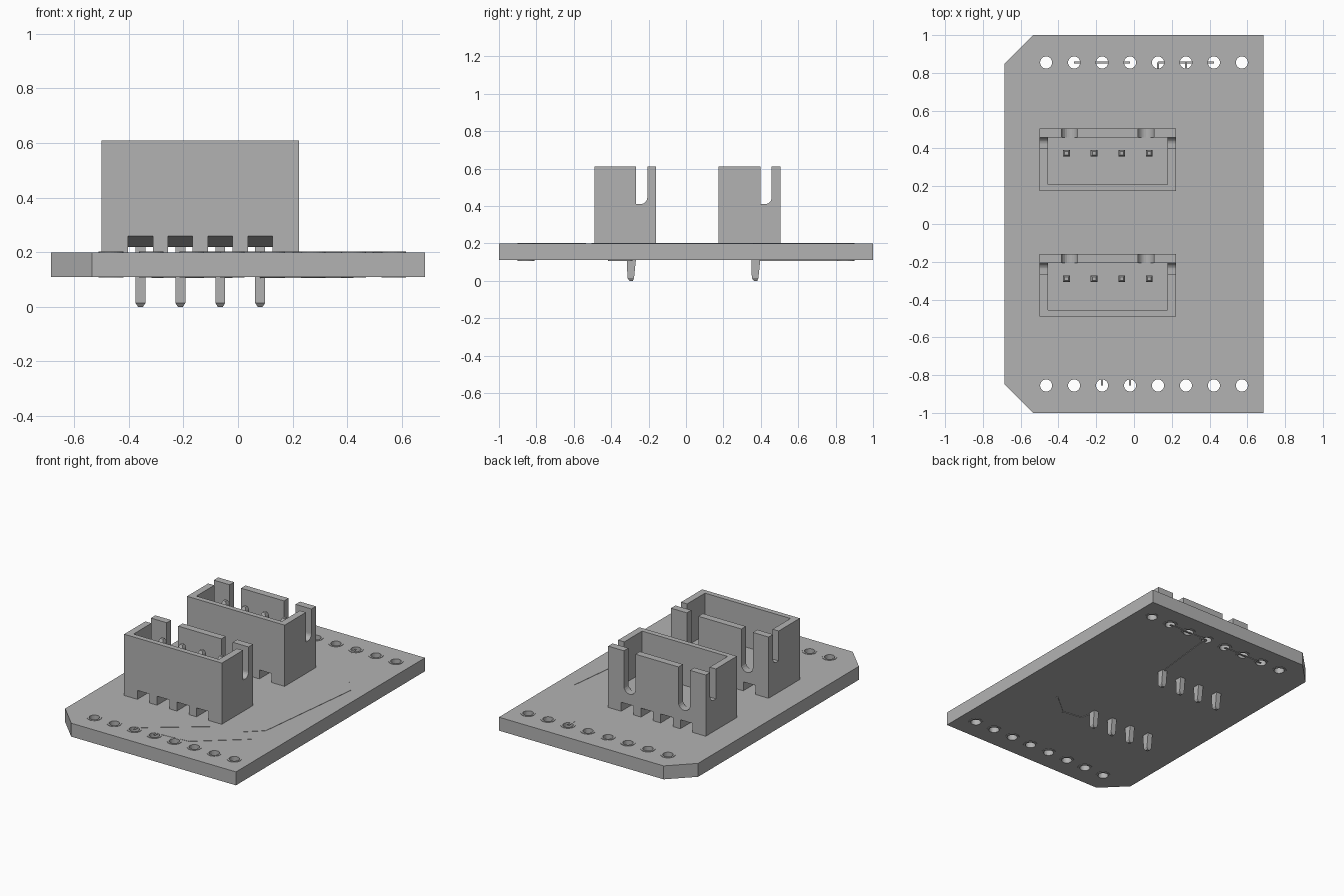
import bpy, bmesh, math
from mathutils import Vector

if "Cube" in bpy.data.objects:
    bpy.data.objects.remove(bpy.data.objects["Cube"])

grey = bpy.data.materials.new("plain grey")
grey.use_nodes = True
COLOUR = (0.45, 0.45, 0.45, 1)
grey.diffuse_color = COLOUR
grey.node_tree.nodes["Principled BSDF"].inputs["Base Color"].default_value = COLOUR


def finish(name, bm):
    bmesh.ops.recalc_face_normals(bm, faces=bm.faces)
    mesh = bpy.data.meshes.new(name)
    bm.to_mesh(mesh)
    bm.free()
    mesh.materials.append(grey)
    obj = bpy.data.objects.new(name, mesh)
    bpy.context.collection.objects.link(obj)
    return obj


def prism(bm, points, axis, low, high):
    """Extrude a flat outline along x, y or z."""
    def place(p, d):
        return {"x": (d, *p), "y": (p[0], d, p[1]), "z": (*p, d)}[axis]
    face = bm.faces.new([bm.verts.new(place(p, low)) for p in points])
    out = bmesh.ops.extrude_face_region(bm, geom=[face])
    shift = Vector(place((0, 0), high - low))
    moved = [v for v in out["geom"] if isinstance(v, bmesh.types.BMVert)]
    bmesh.ops.translate(bm, verts=moved, vec=shift)


def box(bm, x0, x1, y0, y1, z0, z1):
    prism(bm, [(x0, y0), (x1, y0), (x1, y1), (x0, y1)], "z", z0, z1)


def circle(x, y, r, n=24):
    return [(x + r * math.cos(math.tau * i / n), y + r * math.sin(math.tau * i / n))
            for i in range(n)]


def cut(obj, bm):
    """Subtract a closed shape and discard the cutter."""
    cutter = finish("cutter", bm)
    cutter.hide_render = True
    mod = obj.modifiers.new("cut", "BOOLEAN")
    mod.operation, mod.solver, mod.object = "DIFFERENCE", "EXACT", cutter
    bpy.context.view_layer.objects.active = obj
    bpy.ops.object.modifier_apply(modifier=mod.name)
    bpy.data.objects.remove(cutter)


BOTTOM, TOP = 0.11, 0.2
HOLES_X = [-0.465 + 0.148 * i for i in range(8)]
PINS_X = [-0.357 + 0.146 * i for i in range(4)]
ROW, GAP = 0.855, 0.665

# Circuit board with two clipped corners and two rows of holes
bm = bmesh.new()
prism(bm, [(-0.535, -1), (0.685, -1), (0.685, 1), (-0.535, 1),
           (-0.685, 0.85), (-0.685, -0.85)], "z", BOTTOM, TOP)
board = finish("board", bm)
bm = bmesh.new()
for x in HOLES_X:
    for y in (-ROW, ROW):
        prism(bm, circle(x, y, 0.032), "z", 0, 0.4)
cut(board, bm)

# Thin ring pads around every hole, on both faces
bm = bmesh.new()
for x in HOLES_X:
    for y in (-ROW, ROW):
        for z in (BOTTOM - 0.003, TOP):
            prism(bm, circle(x, y, 0.045), "z", z, z + 0.003)
pads = finish("hole_pads", bm)
bm = bmesh.new()
for x in HOLES_X:
    for y in (-ROW, ROW):
        prism(bm, circle(x, y, 0.032), "z", 0, 0.4)
cut(pads, bm)


# Thin copper traces on both faces
def traces(name, paths, z0, z1, half=0.006):
    bm = bmesh.new()
    for path in paths:
        for a, b in zip(path, path[1:]):
            a, b = Vector(a), Vector(b)
            d = (b - a).normalized() * half
            n = Vector((-d.y, d.x))
            prism(bm, [a - n, b - n, b + n, a + n], "z", z0, z1)
    return finish(name, bm)


H = HOLES_X
traces("top_traces", [
    [(H[5], ROW), (H[5], 0.79), (0.58, 0.36), (0.49, -0.41), (0.39, -0.5)],
    [(H[2], -ROW), (H[2], -0.82), (0.2, -0.54)],
    [(H[3], -ROW), (H[3], -0.82), (0.2, -0.8), (0.49, -0.56)],
], TOP, TOP + 0.002)
traces("bottom_traces", [
    [(0.385, -0.29), (0.24, -0.41), (0.1, -0.39), (PINS_X[3], -0.29)],
    [(H[4], ROW), (H[4], 0.8), (PINS_X[3], 0.375)],
    [(H[1], ROW), (H[2], ROW), (H[3], ROW)],
    [(H[4], ROW), (H[6], ROW)],
], BOTTOM - 0.004, BOTTOM)

# Connector housing: open tray with slotted walls
X0, X1, Y0, Y1, RIM = -0.5, 0.223, -0.49, -0.16, 0.61
IN0, IN1, BACK = -0.455, 0.178, -0.207
bm = bmesh.new()
box(bm, X0, X1, Y0, Y1, TOP, RIM)
housing = finish("front_housing", bm)

bm = bmesh.new()
box(bm, IN0, IN1, Y0 + 0.035, BACK, 0.33, 0.8)
cut(housing, bm)

# Side slots with a rounded back corner
r = 0.035
arc = [(BACK - r + r * math.sin(t * math.pi / 12), 0.41 + r - r * math.cos(t * math.pi / 12))
       for t in range(7)]
bm = bmesh.new()
prism(bm, [(-0.266, 0.8), (-0.266, 0.41)] + arc + [(BACK, 0.8)], "x", -0.8, 0.8)
cut(housing, bm)

# Two round-bottomed slots in the back wall
bm = bmesh.new()
for x0, x1 in ((-0.383, -0.298), (0.021, 0.106)):
    r, c = (x1 - x0) / 2, (x0 + x1) / 2
    low = [(c - r * math.cos(t * math.pi / 10), 0.33 + r - r * math.sin(t * math.pi / 10))
           for t in range(11)]
    prism(bm, [(x0, 0.8)] + low + [(x1, 0.8)], "y", BACK - 0.01, 0)
cut(housing, bm)

# Channels under the housing, lower in the middle
bm = bmesh.new()
mid = -0.29
for x in PINS_X:
    prism(bm, [(Y0 - 0.02, 0.1), (Y1 + 0.02, 0.1), (Y1 + 0.02, 0.26), (Y1, 0.26),
               (mid + 0.06, 0.22), (mid - 0.06, 0.22), (Y0, 0.26), (Y0 - 0.02, 0.26)],
          "x", x - 0.045, x + 0.045)
cut(housing, bm)

# Square pins with bevelled ends and a slight taper below the board
bm = bmesh.new()
for x in PINS_X:
    rings = []
    for z, w, front, back in ((0, 0.009, 0.012, 0.006), (0.014, 0.018, 0.023, 0.012),
                              (BOTTOM, 0.018, 0.026, 0.022), (TOP, 0.018, 0.018, 0.018),
                              (0.525, 0.018, 0.018, 0.018), (0.545, 0.01, 0.01, 0.01)):
        rings.append([bm.verts.new((x + sx * w, mid + dy, z)) for sx, dy in
                      ((-1, -front), (1, -front), (1, back), (-1, back))])
    for a, b in zip(rings, rings[1:]):
        for i in range(4):
            j = (i + 1) % 4
            bm.faces.new((a[i], a[j], b[j], b[i]))
    bm.faces.new(rings[0])
    bm.faces.new(rings[-1])
pins = finish("front_pins", bm)

# Second connector behind the first
for obj, name in ((housing, "back_housing"), (pins, "back_pins")):
    twin = obj.copy()
    twin.name = name
    twin.location.y = GAP
    bpy.context.collection.objects.link(twin)
